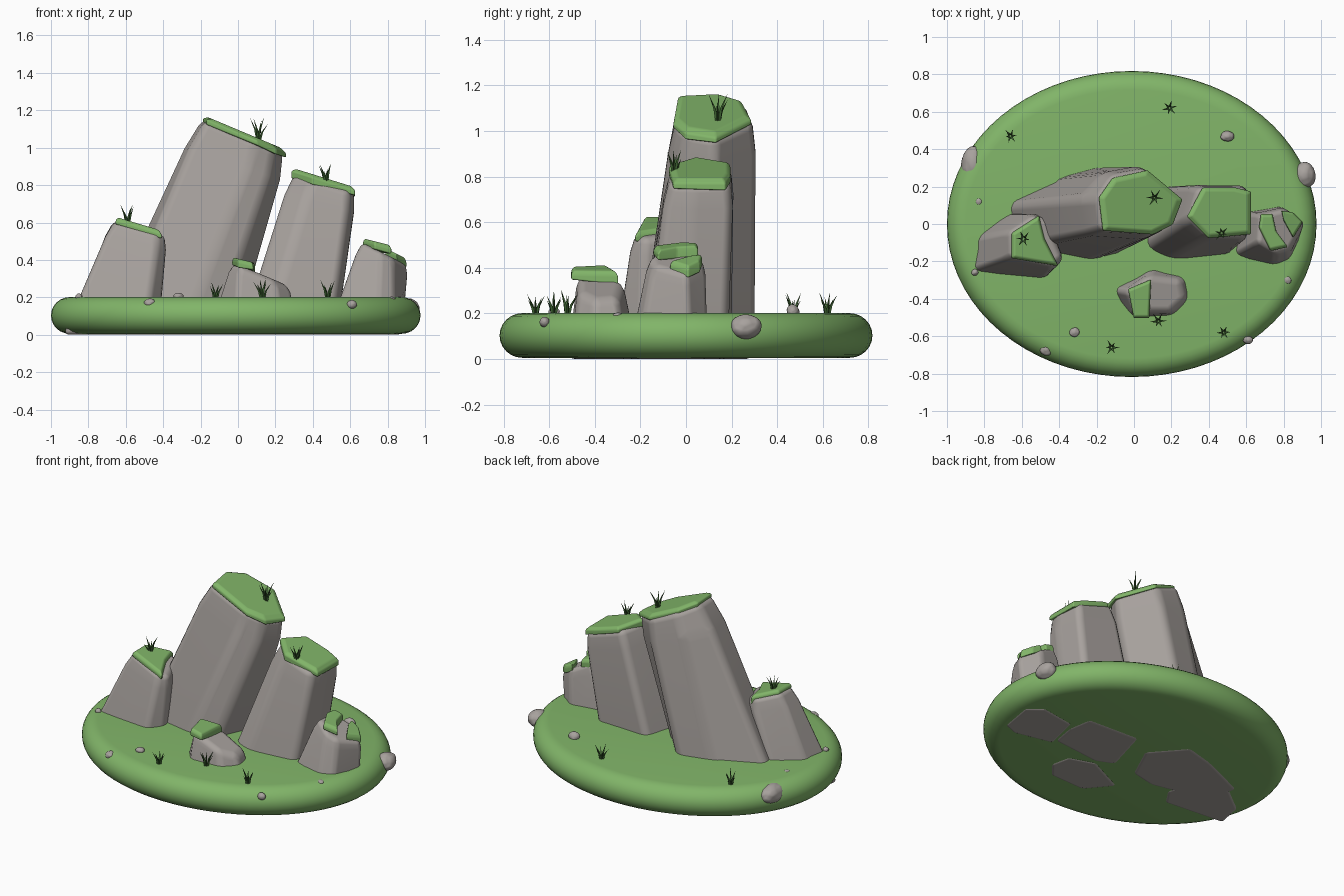
import bpy, bmesh, math, random
from mathutils import Vector

random.seed(4)
cube = bpy.data.objects.get("Cube")
if cube:
    bpy.data.objects.remove(cube, do_unlink=True)


def material(name, rgb):
    m = bpy.data.materials.new(name)
    m.use_nodes = True
    m.diffuse_color = (*rgb, 1)
    m.node_tree.nodes["Principled BSDF"].inputs["Base Color"].default_value = (*rgb, 1)
    return m


STONE = material("warm grey stone", (0.39, 0.36, 0.34))
GREEN = material("moss green", (0.22, 0.46, 0.14))
BLADE = material("dark grass green", (0.045, 0.12, 0.03))


def finish(name, bm, mat, bevel=0.0, smooth=True):
    bmesh.ops.recalc_face_normals(bm, faces=bm.faces)
    mesh = bpy.data.meshes.new(name)
    bm.to_mesh(mesh)
    bm.free()
    mesh.materials.append(mat)
    for p in mesh.polygons:
        p.use_smooth = smooth
    ob = bpy.data.objects.new(name, mesh)
    bpy.context.collection.objects.link(ob)
    if bevel:
        mod = ob.modifiers.new("soft edges", "BEVEL")
        mod.width, mod.segments = bevel, 3
        mod.limit_method, mod.angle_limit = "ANGLE", math.radians(18)
        mod.harden_normals = True
    return ob


def loft(name, rings, mat, bevel):
    """Skin a stack of matching rings and cap both ends."""
    bm = bmesh.new()
    loops = [[bm.verts.new(p) for p in ring] for ring in rings]
    n = len(loops[0])
    for a, b in zip(loops, loops[1:]):
        for i in range(n):
            j = (i + 1) % n
            bm.faces.new((a[i], a[j], b[j], b[i]))
    bm.faces.new(loops[0])
    bm.faces.new(loops[-1])
    return finish(name, bm, mat, bevel)


def scaled(ring, s):
    mid = sum(ring, Vector()) / len(ring)
    return [mid + (p - mid) * s for p in ring]


def on_plane(points, plane, lift=0.0):
    x0, z0, slope = plane
    return [Vector((x, y, z0 + slope * (x - x0) + lift)) for x, y in points]


def rock(name, bottom, top, plane, bevel):
    """Leaning boulder with a slightly swollen shoulder below its sloping top."""
    low = [Vector((x, y, 0)) for x, y in bottom]
    high = on_plane(top, plane)
    shoulder = scaled([a.lerp(b, 0.86) for a, b in zip(low, high)], 1.05)
    loft(name, [low, shoulder, scaled(high, 0.97)], STONE, bevel)


def moss(name, points, plane):
    """Thin cap with a drooping, uneven lip."""
    rim = scaled(on_plane(points, plane, 0.005), 1.04)
    lip = [p - Vector((0, 0, random.uniform(0.02, 0.045))) for p in rim]
    loft(name, [lip, rim, scaled(on_plane(points, plane, 0.022), 0.9)], GREEN, 0.008)


# Round-edged grassy ground
rings = []
for k in range(13):
    a = math.pi * (k / 12 - 0.5)
    r, z = 0.1 * math.cos(a), 0.103 + 0.098 * math.sin(a)
    rings.append([(-0.012 + (0.888 + r) * math.cos(t), (0.718 + r) * math.sin(t), z)
                  for t in (math.tau * i / 72 for i in range(72))])
loft("ground", rings, GREEN, 0)

# Boulders and their moss caps
tall = (-0.17, 1.145, -0.42)
rock("tall_boulder",
     [(-.68, -.14), (-.3, -.22), (-.12, -.18), (0, .08), (-.2, .31), (-.42, .25), (-.76, .1)],
     [(-.18, -.04), (.1, -.05), (.2, 0), (.26, .13), (.07, .3), (-.12, .27), (-.2, .14)],
     tall, 0.04)
moss("tall_moss", [(-.16, -.03), (.1, -.05), (.2, 0), (.25, .13), (.07, .28), (-.11, .24), (-.18, .14)], tall)

middle = (0.29, 0.87, -0.31)
rock("middle_boulder",
     [(0, -.16), (.14, -.22), (.5, -.18), (.53, 0), (.5, .18), (.1, .2)],
     [(.29, .03), (.4, -.07), (.6, -.08), (.63, .02), (.61, .2), (.34, .2)],
     middle, 0.04)
moss("middle_moss", [(.29, .04), (.4, -.07), (.62, -.05), (.62, .17), (.54, .19), (.37, .19)], middle)

left = (-0.66, 0.61, -0.3)
rock("low_boulder",
     [(-.94, -.28), (-.5, -.32), (-.42, -.2), (-.48, .05), (-.72, .06), (-.9, -.08)],
     [(-.66, -.18), (-.43, -.23), (-.38, -.18), (-.46, .02), (-.53, .05), (-.67, -.04)],
     left, 0.03)
moss("low_moss", [(-.65, -.18), (-.41, -.22), (-.48, -.08), (-.51, .04), (-.65, -.05)], left)

side = (0.7, 0.475, -0.5)
rock("side_boulder",
     [(.47, -.2), (.74, -.26), (.84, -.22), (.88, .02), (.78, .1), (.53, .06)],
     [(.66, -.1), (.76, -.16), (.83, -.14), (.91, 0), (.8, .08), (.67, .05)],
     side, 0.025)
moss("side_moss_high", [(.67, -.02), (.73, -.14), (.82, -.12), (.76, -.04), (.74, .05), (.68, .05)],
     (0.7, 0.485, -0.25))
moss("side_moss_low", [(.8, .02), (.85, -.07), (.9, .01), (.85, .06), (.79, .07)], (0.8, 0.435, -0.5))

front = (0, 0.375, -0.42)
rock("front_boulder",
     [(-.17, -.34), (-.02, -.52), (.24, -.51), (.33, -.4), (.3, -.26), (.12, -.2)],
     [(-.03, -.36), (.01, -.47), (.19, -.47), (.27, -.4), (.25, -.3), (.08, -.28)],
     front, 0.03)
moss("front_moss", [(-.03, -.35), (0, -.5), (.08, -.5), (.09, -.3)], (0, 0.385, -0.25))

# Loose stones: position and half sizes
stones = [((-.86, .32, .14), (.075, .12, .075)), ((.91, .26, .14), (.08, .085, .07)),
          ((.5, .47, .21), (.048, .036, .035)), ((-.83, .12, .19), (.022, .025, .022)),
          ((-.47, -.67, .17), (.045, .04, .03)), ((-.32, -.58, .205), (.036, .032, .025)),
          ((.61, -.62, .16), (.035, .03, .03)), ((.82, -.3, .19), (.026, .026, .018)),
          ((-.85, -.26, .2), (.024, .022, .024))]
for i, (pos, size) in enumerate(stones):
    bm = bmesh.new()
    bmesh.ops.create_icosphere(bm, subdivisions=1, radius=1)
    for v in bm.verts:
        v.co *= random.uniform(0.85, 1.1)
        v.co = Vector(pos) + Vector(c * s for c, s in zip(v.co, size))
    finish(f"loose_stone_{i + 1}", bm, STONE, min(size) * 0.25)


# Grass tufts: bent, tapering three-sided blades
def tuft(name, x, y, z, height):
    bm = bmesh.new()
    turn = random.uniform(0, math.tau)
    for k in range(6):
        a = turn + math.tau * k / 6
        out = Vector((math.cos(a), math.sin(a), 0))
        h = height * random.uniform(0.6, 1)
        reach = height * random.uniform(0.25, 0.42)
        loops = []
        for f, w in ((0, 0.007), (0.5, 0.006)):
            mid = Vector((x, y, z + h * f)) + out * (0.006 + reach * f * f)
            loops.append([bm.verts.new(mid + w * Vector((math.cos(a + t), math.sin(a + t), 0)))
                          for t in (0, math.tau / 3, -math.tau / 3)])
        tip = bm.verts.new(Vector((x, y, z + h)) + out * reach)
        for i in range(3):
            j = (i + 1) % 3
            bm.faces.new((loops[0][i], loops[0][j], loops[1][j], loops[1][i]))
            bm.faces.new((loops[1][i], loops[1][j], tip))
    finish(name, bm, BLADE, smooth=False)


tufts = [(.11, .14, 1.04, .13), (-.59, -.08, .59, .11), (.47, -.05, .81, .11),
         (.19, .62, .19, .11), (-.66, .47, .19, .11), (-.12, -.66, .19, .11),
         (.13, -.52, .19, .12), (.48, -.58, .19, .11)]
for i, spot in enumerate(tufts):
    tuft(f"grass_tuft_{i + 1}", *spot)
